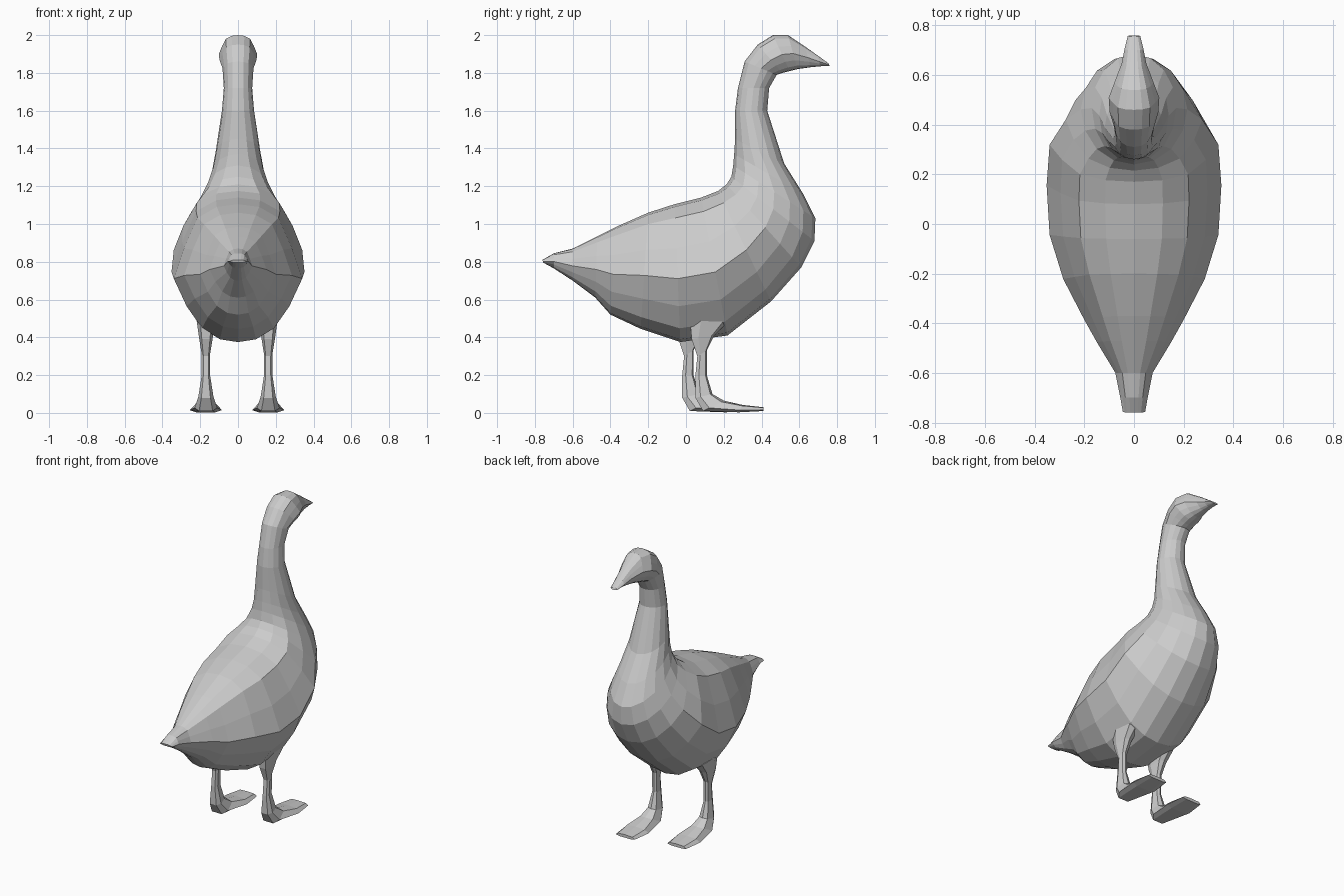
import bpy, bmesh, math

# half cross-sections from back line to belly line: (fraction down, fraction of half width)
BODY = [(0, 0), (.02, .33), (.1, .63), (.32, .84), (.54, 1), (.74, .8), (.9, .56), (.98, .28), (1, 0)]
ROUND = [((1 - math.cos(a * math.pi / 8)) / 2, math.sin(a * math.pi / 8)) for a in range(9)]
HEX = [(0, 0), (.12, .75), (.7, 1), (1, .6), (1, 0)]


def loft(name, stations, section, cx=0.0, dy=0.0, alt=None):
    """Skin rings given as (top_y, top_z, bottom_y, bottom_z, half_width, blend to alt)."""
    bm = bmesh.new()
    rings = []
    for ty, tz, by, bz, w, b in stations:
        half = section
        if alt:
            half = [(p[0] + (q[0] - p[0]) * b, p[1] + (q[1] - p[1]) * b) for p, q in zip(section, alt)]
        loop = [(t, f) for t, f in half] + [(t, -f) for t, f in half[-2:0:-1]]
        rings.append([bm.verts.new((cx + f * w, ty + (by - ty) * t + dy, tz + (bz - tz) * t))
                      for t, f in loop])
    n = len(rings[0])
    for r, s in zip(rings, rings[1:]):
        for i in range(n):
            j = (i + 1) % n
            bm.faces.new((r[i], r[j], s[j], s[i]))
    bm.faces.new(rings[0])
    bm.faces.new(rings[-1])
    bmesh.ops.recalc_face_normals(bm, faces=bm.faces)
    mesh = bpy.data.meshes.new(name)
    bm.to_mesh(mesh)
    bm.free()
    obj = bpy.data.objects.new(name, mesh)
    bpy.context.collection.objects.link(obj)
    return obj


# tail, body, neck, head and beak as one continuous skin
tail_and_body = [
    (-.76, .81, -.755, .795, .045, 0),
    (-.70, .845, -.70, .765, .055, 0),
    (-.60, .87, -.60, .70, .075, 0),
    (-.47, .935, -.48, .61, .15, 0),
    (-.37, .985, -.40, .52, .20, 0),
    (-.20, 1.06, -.24, .445, .285, 0),
    (-.06, 1.105, -.03, .375, .34, 0),
    (.08, 1.14, .22, .41, .352, 0),
    (.17, 1.175, .45, .59, .34, .15),
]
breast_and_neck = [
    (.215, 1.21, .61, .77, .275, .5),
    (.24, 1.25, .68, .91, .215, .9),
    (.25, 1.31, .685, 1.03, .17, 1),
    (.255, 1.37, .62, 1.16, .14, 1),
    (.26, 1.45, .52, 1.32, .118, 1),
    (.26, 1.60, .43, 1.60, .085, 1),
    (.275, 1.72, .44, 1.72, .075, 1),
]
head_and_beak = [
    (.31, 1.86, .48, 1.79, .082, .6),
    (.38, 1.95, .51, 1.80, .098, 0),
    (.46, 2.0, .55, 1.81, .102, 0),
    (.54, 2.0, .59, 1.82, .08, 0),
    (.63, 1.94, .66, 1.83, .05, 0),
    (.70, 1.89, .71, 1.835, .038, 0),
    (.755, 1.85, .76, 1.837, .025, 0),
]
loft("bird_body", tail_and_body + breast_and_neck + head_and_beak, BODY, alt=ROUND)

# legs with webbed feet, the left one set a little further back
leg = [
    (.22, .48, .02, .50, .05, 0),
    (.15, .41, .03, .39, .036, 0),
    (.11, .33, .06, .30, .022, 0),
    (.11, .20, .05, .20, .022, 0),
    (.14, .10, .05, .08, .04, 0),
    (.20, .065, .09, .01, .06, 0),
    (.30, .042, .28, .003, .085, 0),
    (.41, .03, .41, .01, .07, 0),
]
for name, cx, dy in (("right_leg", .16, 0), ("left_leg", -.17, -.07)):
    loft(name, leg, HEX, cx, dy)
